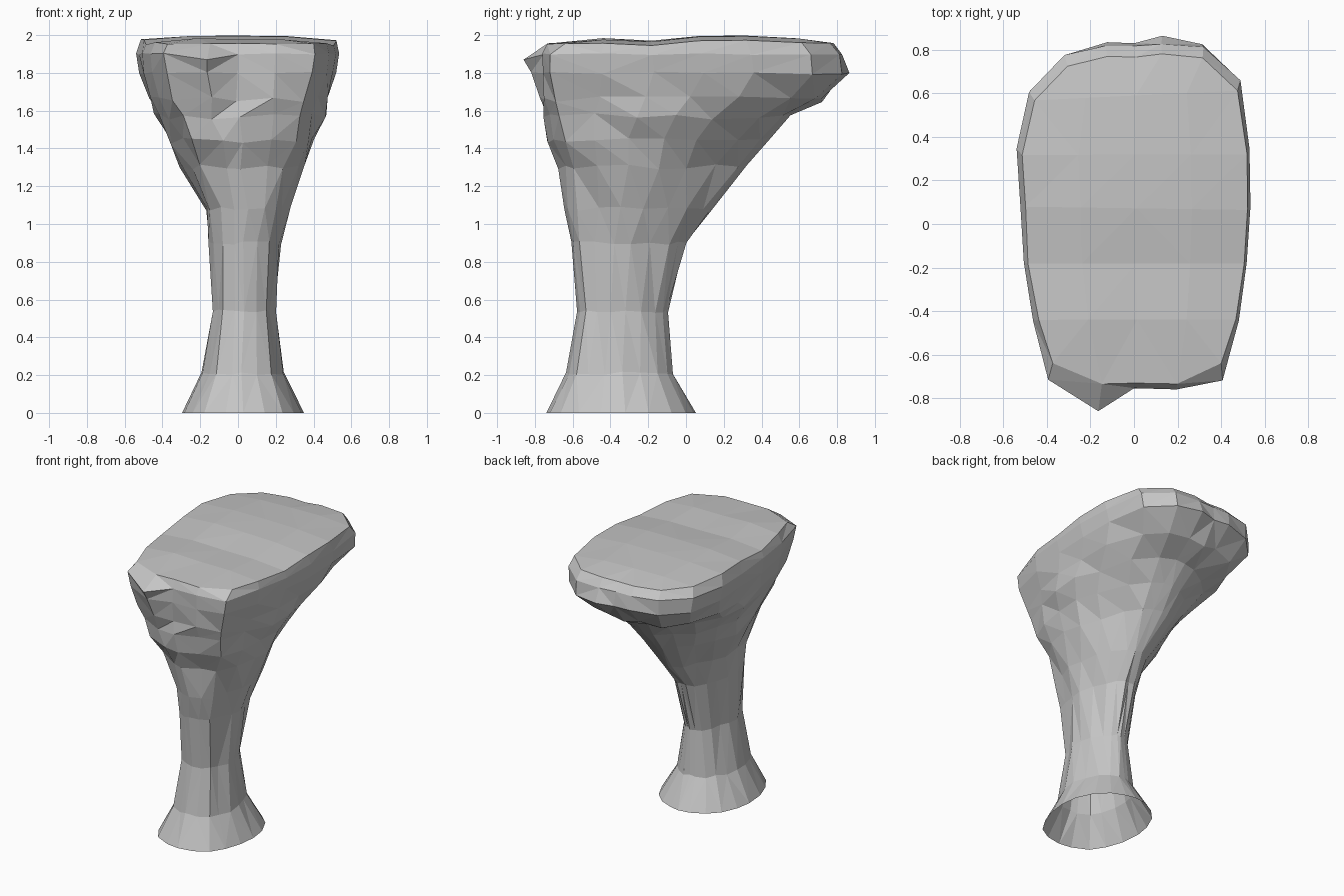
import bpy, bmesh, random
from mathutils import Vector

random.seed(4)
if "Cube" in bpy.data.objects:
    bpy.data.objects.remove(bpy.data.objects["Cube"])

# Stone material
stone = bpy.data.materials.new("grey stone")
stone.use_nodes = True
grey = (0.56, 0.56, 0.56, 1)
stone.diffuse_color = grey
stone.node_tree.nodes["Principled BSDF"].inputs["Base Color"].default_value = grey

# Plan of the table top, counter-clockwise from the back right corner
PLAN = [(.32, .81), (.13, .83), (0, .82), (-.13, .82), (-.32, .77),
        (-.48, .6), (-.54, .33), (-.52, .07), (-.51, -.2), (-.46, -.46),
        (-.39, -.72), (-.16, -.76), (0, -.755), (.2, -.76), (.41, -.72),
        (.48, -.46), (.52, -.2), (.535, .05), (.535, .33), (.49, .65)]
UNIT = [Vector((x / .54, y / (.82 if y > 0 else .76))) for x, y in PLAN]
N = len(UNIT)

# Height, x range, y range, boxiness, taper towards the back, roughness
LEVELS = [(0, -.30, .35, -.74, .05, .15, 0, .004),
          (.21, -.195, .245, -.63, -.07, .2, .15, .008),
          (.54, -.14, .20, -.58, -.095, .25, .3, .008),
          (.9, -.155, .225, -.61, 0, .25, .3, .01),
          (1.08, -.18, .28, -.635, .13, .3, .32, .012),
          (1.3, -.31, .36, -.67, .32, .3, .35, .015),
          (1.44, -.37, .42, -.74, .43, .42, .28, .017),
          (1.57, -.45, .47, -.745, .54, .6, .22, .017),
          (1.66, -.485, .49, -.75, .72, .75, .08, .015),
          (1.8, -.525, .525, -.755, .83, 1, 0, .008),
          (1.9, -.54, .54, -.76, .82, 1, 0, .005),
          (1.955, -.515, .525, -.735, .77, 1, 0, .003)]


def section(z, x0, x1, y0, y1, boxy, taper, rough):
    """One horizontal outline, between an ellipse and the table plan."""
    ring = []
    for u in UNIT:
        p = u.normalized().lerp(u, boxy)
        p.x *= 1 - taper * max(0, p.y)
        x = (x0 + x1) / 2 + p.x * (x1 - x0) / 2
        y = (y0 + y1) / 2 + p.y * (y1 - y0) / 2
        dx, dy, dz = (random.uniform(-rough, rough) for _ in range(3))
        ring.append(Vector((x + dx, y + dy, z + (dz if z else 0))))
    return ring


bm = bmesh.new()
rings = [[bm.verts.new(p) for p in section(*level)] for level in LEVELS]
rim = rings[-1]

# Jutting lump on the front, point on the back, clipped front corners
for ring, y in zip(rings[-4:-1], (-.775, -.82, -.86)):
    ring[11].co.y = y
rings[-2][11].co.z = 1.87
rings[-3][1].co = (.13, .865, 1.8)
for corner in (rim[10], rim[14]):
    corner.co.y = -.64

# Walls of the pillar, open underneath
for low, high in zip(rings, rings[1:]):
    for i in range(N):
        j = (i + 1) % N
        bm.faces.new((low[i], low[j], high[j], high[i]))

# Gently uneven top, built as rows running across the slab
HEIGHTS = [1.985, 1.998, 1.995, 1.97, 1.982]
rows = [rim[4::-1]]
for k, h in enumerate(HEIGHTS):
    left, right = rim[5 + k], rim[19 - k]
    left.co.z, right.co.z = h - .02, h - .025
    row = [left]
    for t in (.25, .5, .75):
        p = left.co.lerp(right.co, t)
        p.z = h + random.uniform(-.006, .002)
        row.append(bm.verts.new(p))
    rows.append(row + [right])
rows.append(rim[10:15])
for back, front in zip(rows, rows[1:]):
    for c in range(4):
        bm.faces.new((back[c], front[c], front[c + 1], back[c + 1]))

# Flat triangular facets
bmesh.ops.triangulate(bm, faces=bm.faces[:])
bmesh.ops.recalc_face_normals(bm, faces=bm.faces[:])
mesh = bpy.data.meshes.new("rock_pillar")
bm.to_mesh(mesh)
bm.free()
mesh.materials.append(stone)
bpy.context.collection.objects.link(bpy.data.objects.new("rock_pillar", mesh))
